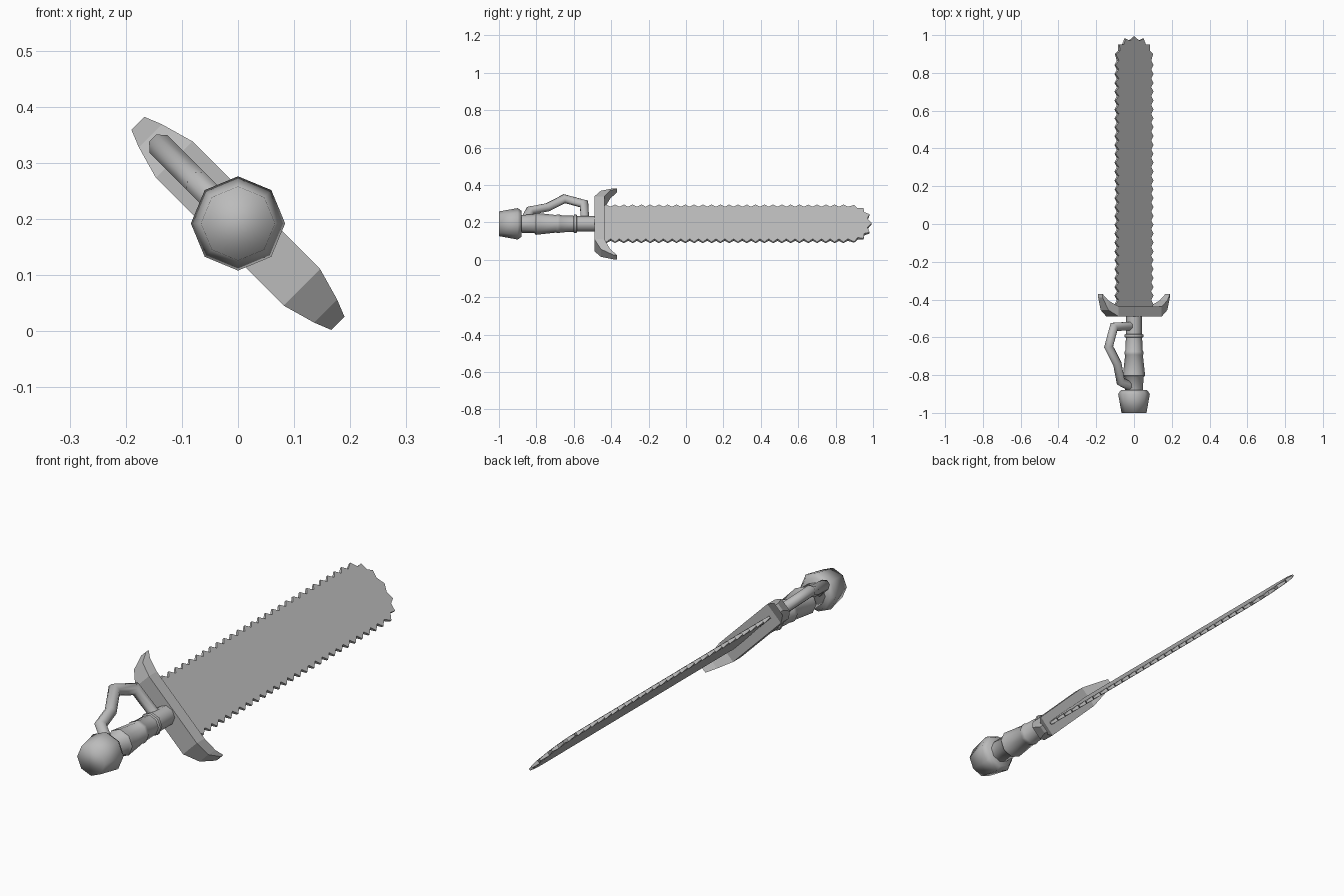
import bpy, bmesh, math
from mathutils import Matrix, Vector

if "Cube" in bpy.data.objects:
    bpy.data.objects.remove(bpy.data.objects["Cube"])

# Local frame: x across the blade, y along it, z through it; rolled 45 degrees
S = math.sqrt(0.5)
FRAME = Matrix(((-S, 0, -S, 0), (0, 1, 0, 0), (S, 0, -S, 0.192), (0, 0, 0, 1)))

steel = bpy.data.materials.new("grey_steel")
steel.use_nodes = True
GREY = (0.5, 0.5, 0.5, 1)
steel.diffuse_color = GREY
steel.node_tree.nodes["Principled BSDF"].inputs["Base Color"].default_value = GREY


def loft(name, rings, smooth=None):
    """Skin a list of rings with equal point counts and cap both ends."""
    bm = bmesh.new()
    loops = [[bm.verts.new(p) for p in ring] for ring in rings]
    n = len(loops[0])
    for a, b in zip(loops, loops[1:]):
        for i in range(n):
            j = (i + 1) % n
            bm.faces.new((a[i], a[j], b[j], b[i]))
    bm.faces.new(loops[0])
    bm.faces.new(loops[-1])
    bmesh.ops.recalc_face_normals(bm, faces=bm.faces)
    bm.transform(FRAME)
    mesh = bpy.data.meshes.new(name)
    bm.to_mesh(mesh)
    bm.free()
    mesh.materials.append(steel)
    obj = bpy.data.objects.new(name, mesh)
    bpy.context.collection.objects.link(obj)
    if smooth:
        bpy.ops.object.select_all(action='DESELECT')
        obj.select_set(True)
        bpy.context.view_layer.objects.active = obj
        bpy.ops.object.shade_smooth_by_angle(angle=math.radians(smooth))
    return obj


def turned(name, profile, smooth):
    """Eight-sided part around the long axis from (y, radius) pairs."""
    # corners sit on the world axes, so they start 45 degrees round locally
    turn = [math.pi * k / 4 for k in range(8)]
    loft(name, [[(r * math.cos(a), y, r * math.sin(a)) for a in turn]
                for y, r in profile], smooth)


# Blade: straight sides and a rounded end, with teeth at even steps
HALF, START, BEND, END = 0.121, -0.45, 0.865, 0.972
TOOTH, DEPTH, THICK = 0.0465, 0.021, 0.008
path = []
side_teeth = round((BEND - START) / TOOTH)
for i in range(side_teeth * 2):
    y = START + (BEND - START) * i / (side_teeth * 2)
    path.append((Vector((HALF, y)), Vector((1, 0))))
ARC = 14
for i in range(ARC + 1):
    a = math.pi * i / ARC
    c, s = math.cos(a), math.sin(a)
    flat = math.copysign(abs(c) ** 0.85, c)
    path.append((Vector((HALF * flat, BEND + (END - BEND) * s ** 0.85)), Vector((c, s))))
path += [(Vector((-p.x, p.y)), Vector((-1, 0))) for p, _ in reversed(path[:side_teeth * 2])]

rings = []
for side in (-1, 1):
    ring = []
    for i, (p, out) in enumerate(path):
        tip = i % 2
        q = p + out * DEPTH * tip
        ring.append((q.x, q.y, side * THICK * (0.5 if tip else 1)))
    rings.append(ring)
loft("blade", rings)

# Crossguard: box bar whose mirrored ends taper and sweep toward the blade
# stations: across, half depth, front y, back y
ends = [(0.161, 0.046, -0.49, -0.437), (0.221, 0.029, -0.455, -0.405),
        (0.252, 0.0165, -0.388, -0.37)]
stations = [(-u, d, f, b) for u, d, f, b in reversed(ends)] + ends
loft("crossguard", [[(u, f, -d), (u, f, d), (u, b, d), (u, b, -d)]
                    for u, d, f, b in stations])

# Grip with raised bands
turned("grip", [(-0.9, 0.047), (-0.81, 0.05), (-0.803, 0.059), (-0.785, 0.057),
                (-0.695, 0.047), (-0.69, 0.05), (-0.675, 0.049), (-0.67, 0.046),
                (-0.602, 0.043), (-0.598, 0.049), (-0.585, 0.049),
                (-0.582, 0.042), (-0.47, 0.042)], 50)

# Pommel, flared toward the grip
turned("pommel", [(-1.0, 0.066), (-0.9, 0.084), (-0.88, 0.07)], 100)

# Knuckle guard: bent tube from the pommel end to the crossguard end
bend = [Vector((u, y, 0)) for u, y in
        [(0.03, -0.86), (0.1, -0.833), (0.125, -0.74), (0.19, -0.65),
         (0.15, -0.545), (0.03, -0.54)]]
tube = []
for i, p in enumerate(bend):
    before = (p - bend[i - 1]).normalized() if i else (bend[1] - p).normalized()
    after = (bend[i + 1] - p).normalized() if i < len(bend) - 1 else before
    along = (before + after).normalized()
    across = Vector((along.y, -along.x, 0)) / max(0.6, along.dot(after))
    ring = []
    for k in range(8):
        a = math.pi * (k + 0.5) / 4
        ring.append(p + 0.024 * (across * math.cos(a) + Vector((0, 0, math.sin(a)))))
    tube.append(ring)
loft("knuckle_guard", tube, 50)
